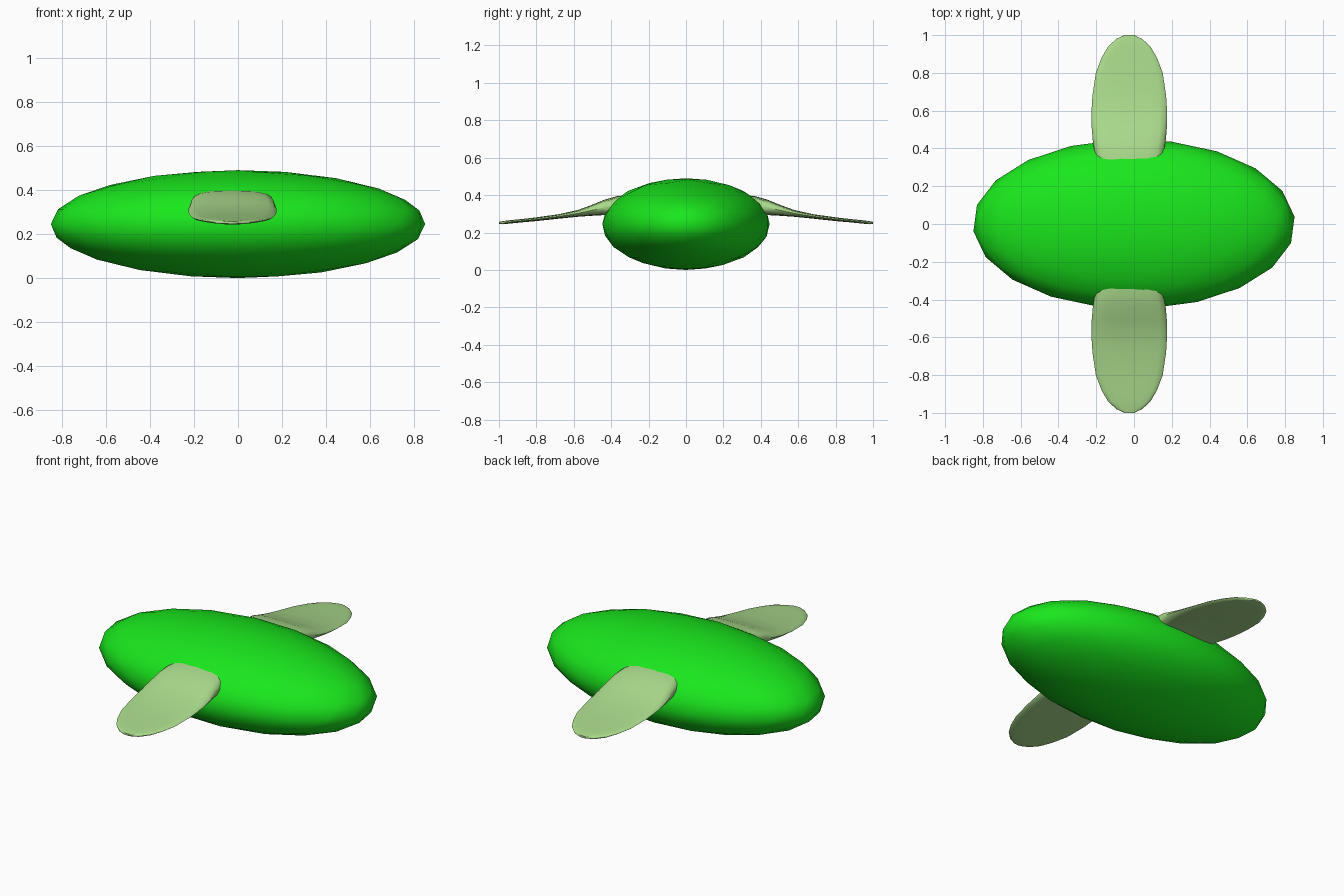
import bpy, bmesh, math
from mathutils import Matrix

if "Cube" in bpy.data.objects:
    bpy.data.objects.remove(bpy.data.objects["Cube"])


def material(name, color):
    m = bpy.data.materials.new(name)
    m.diffuse_color = (*color, 1)
    m.use_nodes = True
    m.node_tree.nodes["Principled BSDF"].inputs["Base Color"].default_value = m.diffuse_color
    return m


def finish(name, bm, mat):
    bmesh.ops.recalc_face_normals(bm, faces=bm.faces)
    me = bpy.data.meshes.new(name)
    bm.to_mesh(me)
    bm.free()
    me.materials.append(mat)
    ob = bpy.data.objects.new(name, me)
    bpy.context.collection.objects.link(ob)
    bpy.ops.object.select_all(action='DESELECT')
    ob.select_set(True)
    bpy.context.view_layer.objects.active = ob
    bpy.ops.object.shade_smooth_by_angle(angle=math.radians(50))
    return ob


# Body: low-poly icosphere stretched to the exact extents
bm = bmesh.new()
bmesh.ops.create_icosphere(bm, subdivisions=3, radius=1)
bmesh.ops.rotate(bm, verts=bm.verts, cent=(0, 0, 0), matrix=Matrix.Rotation(math.radians(5), 3, 'Z'))
half = (0.85, 0.447, 0.245)
peak = [max(abs(v.co[i]) for v in bm.verts) for i in range(3)]
for v in bm.verts:
    for i in range(3):
        v.co[i] *= half[i] / peak[i]
    v.co.z += 0.245
finish("body", bm, material("body_green", (0.01, 0.8, 0.012)))

# Fin: rounded sections lofted outwards (y, half width, bottom z, top z)
sections = [(0.30, 0.17, 0.28, 0.402), (0.37, 0.182, 0.288, 0.394),
            (0.44, 0.193, 0.293, 0.374), (0.51, 0.199, 0.289, 0.345),
            (0.58, 0.201, 0.284, 0.320), (0.68, 0.195, 0.274, 0.298),
            (0.80, 0.177, 0.261, 0.281), (0.88, 0.147, 0.254, 0.272),
            (0.94, 0.112, 0.248, 0.266), (0.98, 0.068, 0.244, 0.261),
            (1.00, 0.025, 0.246, 0.257)]
N = 16


def rounded(t):
    return math.copysign(abs(t) ** 0.6, t)


bm = bmesh.new()
rings = []
for y, w, lo, hi in sections:
    ring = []
    for k in range(N):
        a = 2 * math.pi * k / N
        ring.append(bm.verts.new((-0.025 + w * rounded(math.cos(a)), y,
                                  (lo + hi) / 2 + (hi - lo) / 2 * rounded(math.sin(a)))))
    rings.append(ring)
for r, s in zip(rings, rings[1:]):
    for k in range(N):
        j = (k + 1) % N
        bm.faces.new((r[k], r[j], s[j], s[k]))
bm.faces.new(rings[0])
bm.faces.new(rings[-1])
fin = finish("side_fins", bm, material("fin_green", (0.4, 0.7, 0.26)))

# Matching fin on the other side
mirror = fin.modifiers.new("mirror", 'MIRROR')
mirror.use_axis = (False, True, False)
